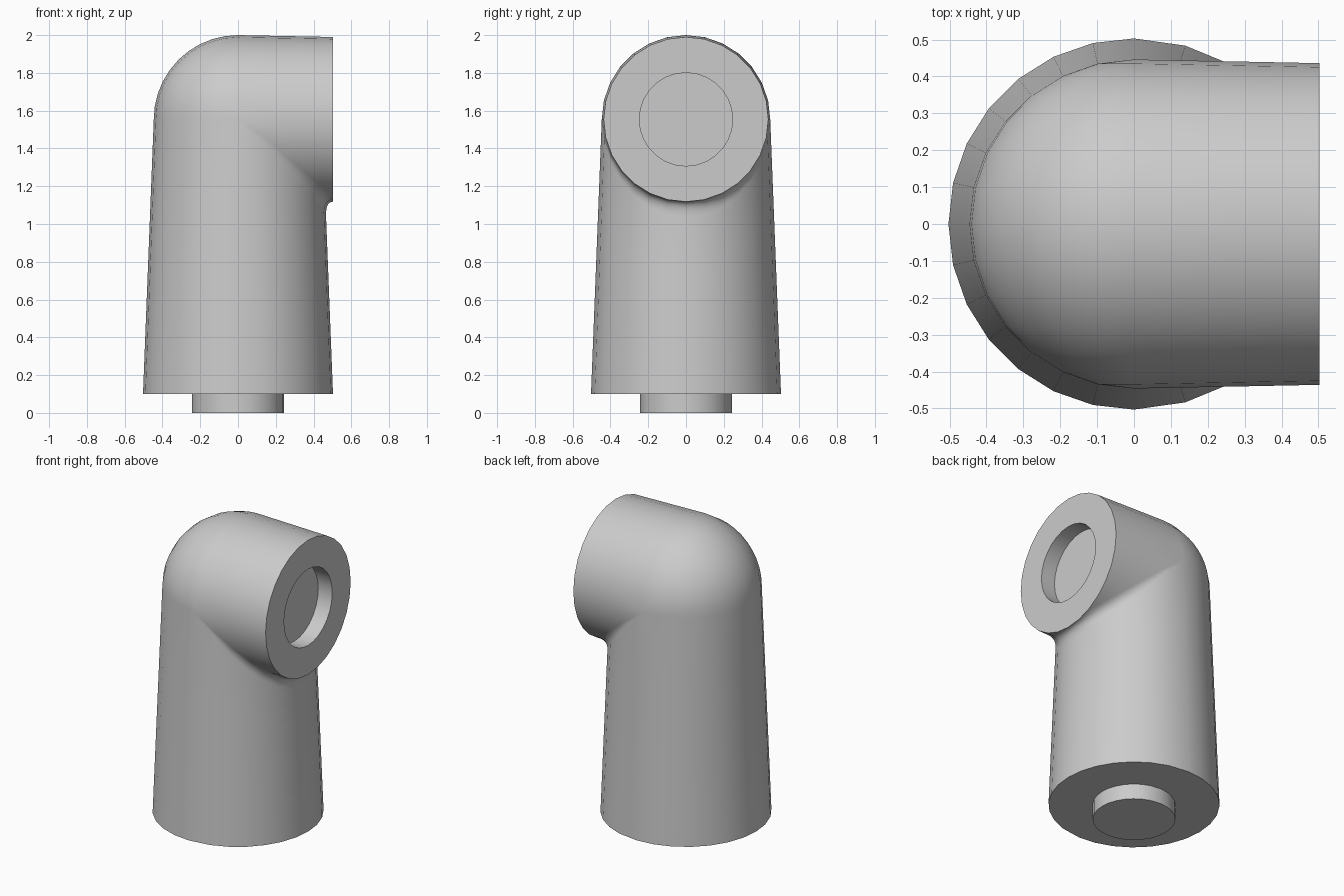
import bpy, bmesh, math
from mathutils import Vector

if "Cube" in bpy.data.objects:
    bpy.data.objects.remove(bpy.data.objects["Cube"])

SIDES, BEND = 28, 10
Z0, ZC = 0.1, 1.554           # underside of the body, arm axis height
R0, RC, RE = 0.503, 0.446, 0.436   # radius at base, at the bend, at the arm end
XE = 0.503                    # arm end
PEG, SOCKET, DEPTH = 0.243, 0.247, 0.1


def leg_radius(z):
    return R0 + (RC - R0) * (z - Z0) / (ZC - Z0)


def arm_radius(x):
    return RC + (RE - RC) * x / XE


def leg_point(az, z):
    r = leg_radius(z)
    return Vector((r * math.cos(az), r * math.sin(az), z))


def arm_point(a, x):
    r = arm_radius(x)
    return Vector((x, r * math.sin(a), ZC - r * math.cos(a)))


def rail(a):
    """One lengthwise line: peg, leg, bend, arm, socket."""
    c, s = math.cos(a), math.sin(a)
    if c > 1e-6:
        # inner corner where leg and arm meet, rounded with a small fillet
        x = RC * c
        for _ in range(30):
            p = arm_point(a, x)
            x = math.sqrt(max(leg_radius(p.z) ** 2 - p.y ** 2, 0))
        corner = arm_point(a, x)
        az = math.atan2(corner.y, corner.x)
        f = 0.08 * c
        low = leg_point(az, corner.z - f)
        out = arm_point(a, min(x + f, XE - 0.002))
        bend = []
        for i in range(BEND + 1):
            t = i / BEND
            bend.append(low * (1 - t) ** 2 + corner * 2 * t * (1 - t) + out * t * t)
    else:
        # outer side: spherical dome
        az = a
        bend = []
        for i in range(BEND + 1):
            t = math.pi / 2 * i / BEND
            bend.append(Vector((RC * c * math.cos(t), RC * s, ZC - RC * c * math.sin(t))))
    top = bend[0].z
    pts = [Vector((PEG * math.cos(az), PEG * math.sin(az), z)) for z in (0, Z0)]
    pts += [leg_point(az, Z0 + (top - Z0) * i / 4) for i in range(4)]
    pts += bend
    x1 = bend[-1].x
    pts += [arm_point(a, x1 + (XE - x1) * t) for t in (0.5, 1)]
    pts += [Vector((x, SOCKET * s, ZC - SOCKET * c)) for x in (XE, XE - DEPTH)]
    return pts


# Elbow body with peg below and socket in the arm end
bm = bmesh.new()
rails = [[bm.verts.new(p) for p in rail(2 * math.pi * k / SIDES)] for k in range(SIDES)]
for k in range(SIDES):
    a, b = rails[k], rails[(k + 1) % SIDES]
    for i in range(len(a) - 1):
        bm.faces.new((a[i], b[i], b[i + 1], a[i + 1]))
bm.faces.new([r[0] for r in reversed(rails)])
bm.faces.new([r[-1] for r in rails])
bmesh.ops.remove_doubles(bm, verts=bm.verts, dist=1e-4)
bmesh.ops.recalc_face_normals(bm, faces=bm.faces)
mesh = bpy.data.meshes.new("elbow_joint")
bm.to_mesh(mesh)
bm.free()
elbow = bpy.data.objects.new("elbow_joint", mesh)
bpy.context.collection.objects.link(elbow)
bpy.context.view_layer.objects.active = elbow
elbow.select_set(True)
bpy.ops.object.shade_smooth_by_angle(angle=math.radians(40))
